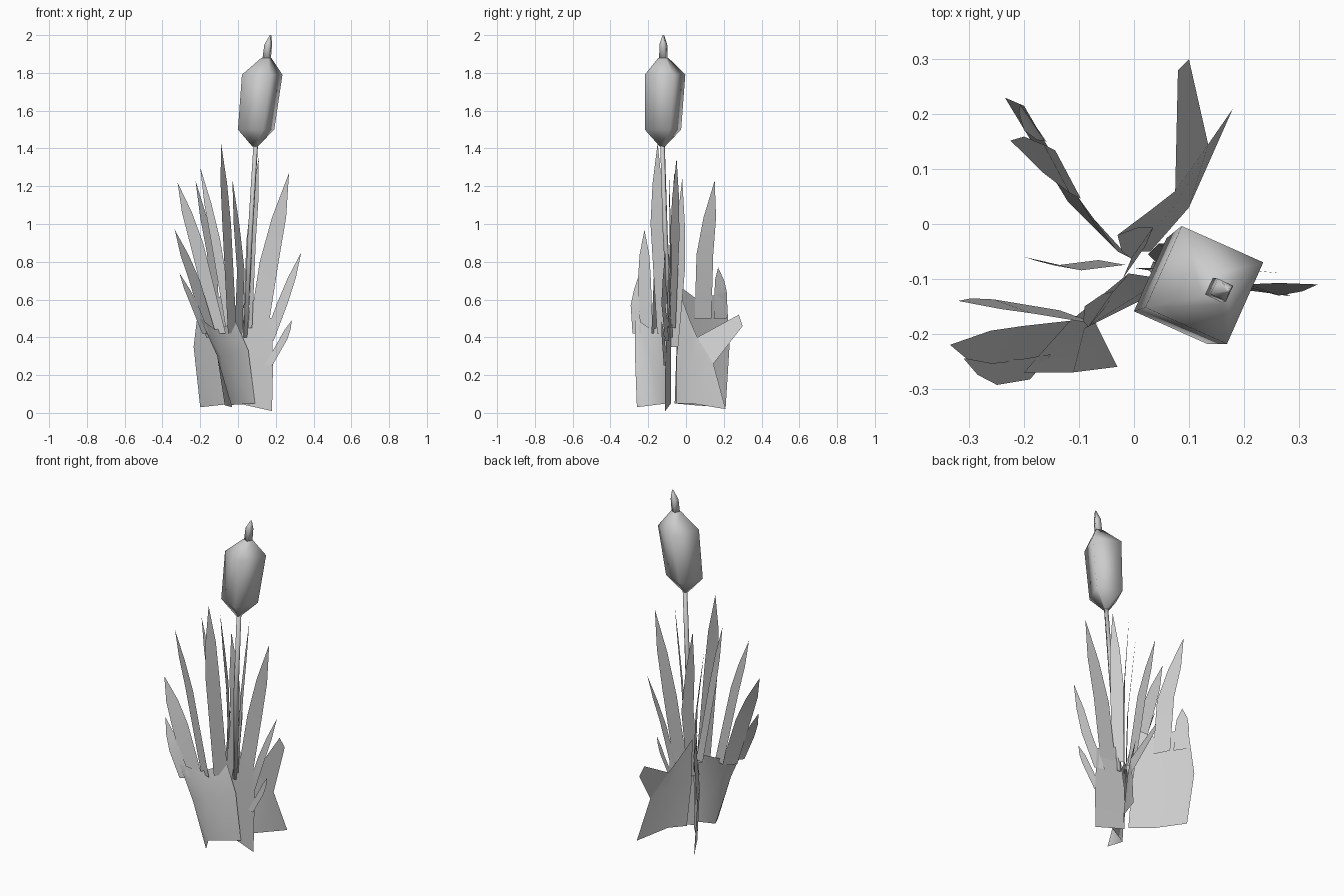
import bpy
import math
from mathutils import Vector

cube = bpy.data.objects.get("Cube")
if cube:
    bpy.data.objects.remove(cube, do_unlink=True)

GREY = 0.6
mat = bpy.data.materials.new("plain_grey")
mat.use_nodes = True
mat.diffuse_color = (GREY, GREY, GREY, 1)
mat.node_tree.nodes["Principled BSDF"].inputs["Base Color"].default_value = mat.diffuse_color


def make_object(name, verts, faces, smooth_angle):
    """Create a smooth-shaded mesh object in the shared material."""
    mesh = bpy.data.meshes.new(name)
    mesh.from_pydata(verts, [], faces)
    mesh.materials.append(mat)
    obj = bpy.data.objects.new(name, mesh)
    bpy.context.collection.objects.link(obj)
    bpy.ops.object.select_all(action="DESELECT")
    obj.select_set(True)
    bpy.context.view_layer.objects.active = obj
    bpy.ops.object.shade_smooth_by_angle(angle=math.radians(smooth_angle))


def panel(name, *columns):
    """Skin a thin curved sheet across upright columns of points."""
    rows, verts, faces = len(columns[0]), [], []
    for column in columns:
        verts.extend(Vector(point) for point in column)
    for c in range(len(columns) - 1):
        for r in range(rows - 1):
            a = c * rows + r
            faces.append((a, a + rows, a + rows + 1, a + 1))
    make_object(name, verts, faces, 70)


def blade(name, heading, width, root, middle, tip):
    """Flat grass blade with a shouldered tip, its width lying along a heading."""
    angle = math.radians(heading)
    half = Vector((math.cos(angle), math.sin(angle), 0)) * width / 2
    root, middle, tip = Vector(root), Vector(middle), Vector(tip)
    shoulder = middle.lerp(tip, .5)
    verts = []
    for centre, share in ((root, 1), (middle, 1), (shoulder, .75)):
        verts += [centre - half * share, centre + half * share]
    verts.append(tip)
    make_object(name, verts, [(0, 1, 3, 2), (2, 3, 5, 4), (4, 5, 6)], 70)


def lathe(name, sides, turn, rings):
    """Loft polygon rings (centre, radius) into a closed solid."""
    verts, faces = [], []
    for centre, radius in rings:
        for k in range(sides):
            a = math.radians(turn) + math.tau * k / sides
            verts.append(Vector(centre) + radius * Vector((math.cos(a), math.sin(a), 0)))
    for r in range(len(rings) - 1):
        for k in range(sides):
            n = (k + 1) % sides
            faces.append((r * sides + k, r * sides + n, (r + 1) * sides + n, (r + 1) * sides + k))
    faces.append(tuple(reversed(range(sides))))
    faces.append(tuple(range(len(verts) - sides, len(verts))))
    make_object(name, verts, faces, 120)


# Back right sheet of grass with two blades
panel("rear_right_sheet",
      [(-.01, -.06, .05), (-.03, -.05, .35), (-.06, -.02, .66)],
      [(-.11, .05, .04), (-.12, .04, .35), (-.11, .06, .6)],
      [(-.2, .21, .03), (-.235, .23, .35), (-.2, .215, .64)])
blade("rear_right_short_blade", 124, .08, (-.18, .18, .5), (-.185, .185, .63), (-.2, .17, .77))
blade("rear_right_tall_blade", 118, .1, (-.12, .09, .5), (-.14, .1, .84), (-.225, .152, 1.23))

# Front right sheet curling outward
panel("front_right_sheet",
      [(.09, -.1, .05), (.055, -.1, .33), (-.01, -.09, .48)],
      [(-.07, -.18, .04), (-.09, -.19, .3), (-.12, -.18, .44)],
      [(-.03, -.26, .03), (-.11, -.27, .3), (-.2, -.27, .5)])
blade("front_right_low_blade", 50, .06, (-.17, -.26, .42), (-.23, -.27, .57), (-.31, -.245, .74))
blade("front_right_middle_blade", 50, .09, (-.14, -.21, .4), (-.23, -.22, .7), (-.335, -.22, .97))
blade("front_right_outer_blade", 160, .075, (-.1, -.17, .42), (-.22, -.15, .9), (-.32, -.14, 1.22))
blade("front_right_tall_blade", 55, .08, (-.03, -.12, .42), (-.06, -.155, 1), (-.09, -.15, 1.43))

# Loose blades in the middle of the clump
blade("centre_blade", 55, .07, (0, -.07, .35), (.015, -.035, .75), (-.03, -.02, 1.24))
blade("side_blade", 170, .05, (-.04, -.07, .45), (-.12, -.08, .92), (-.2, -.06, 1.3))

# Left sheet with four blades
panel("left_sheet",
      [(0, -.08, .05), (0, -.08, .3), (.04, -.08, .55)],
      [(.18, -.11, .01), (.185, -.11, .23), (.18, -.1, .5)])
blade("left_inner_blade", -45, .07, (.05, -.08, .45), (.07, -.06, .92), (.11, -.05, 1.35))
blade("left_tall_blade", -5, .1, (.11, -.09, .45), (.165, -.08, .8), (.27, -.09, 1.27))
blade("left_outer_blade", -20, .06, (.16, -.1, .38), (.235, -.12, .58), (.335, -.11, .85))
blade("left_low_blade", -20, .045, (.16, -.11, .25), (.24, -.12, .39), (.285, -.13, .49))

# Back left sheet and its blunt lobe
panel("rear_left_sheet",
      [(.03, -.05, .05), (0, -.05, .3), (-.03, -.02, .6)],
      [(.1, .03, .05), (.08, .04, .3), (.03, .025, .48)],
      [(.18, .21, .02), (.135, .145, .26), (.075, .06, .4)])
panel("rear_left_lobe",
      [(.075, .06, .4), (.08, .28, .52)],
      [(.135, .145, .26), (.1, .3, .46)])

# Reed stem, seed head and spike
lathe("reed_stem", 4, 22, [((.04, -.08, .4), .013), ((.065, -.11, .95), .014), ((.095, -.125, 1.44), .013)])
lathe("seed_head", 4, 21, [
    ((.09, -.125, 1.41), .015), ((.096, -.122, 1.5), .103),
    ((.128, -.111, 1.79), .115), ((.15, -.12, 1.88), .028)])
lathe("seed_head_spike", 4, 20, [
    ((.15, -.12, 1.86), .024), ((.16, -.12, 1.95), .022), ((.172, -.12, 2), .004)])
